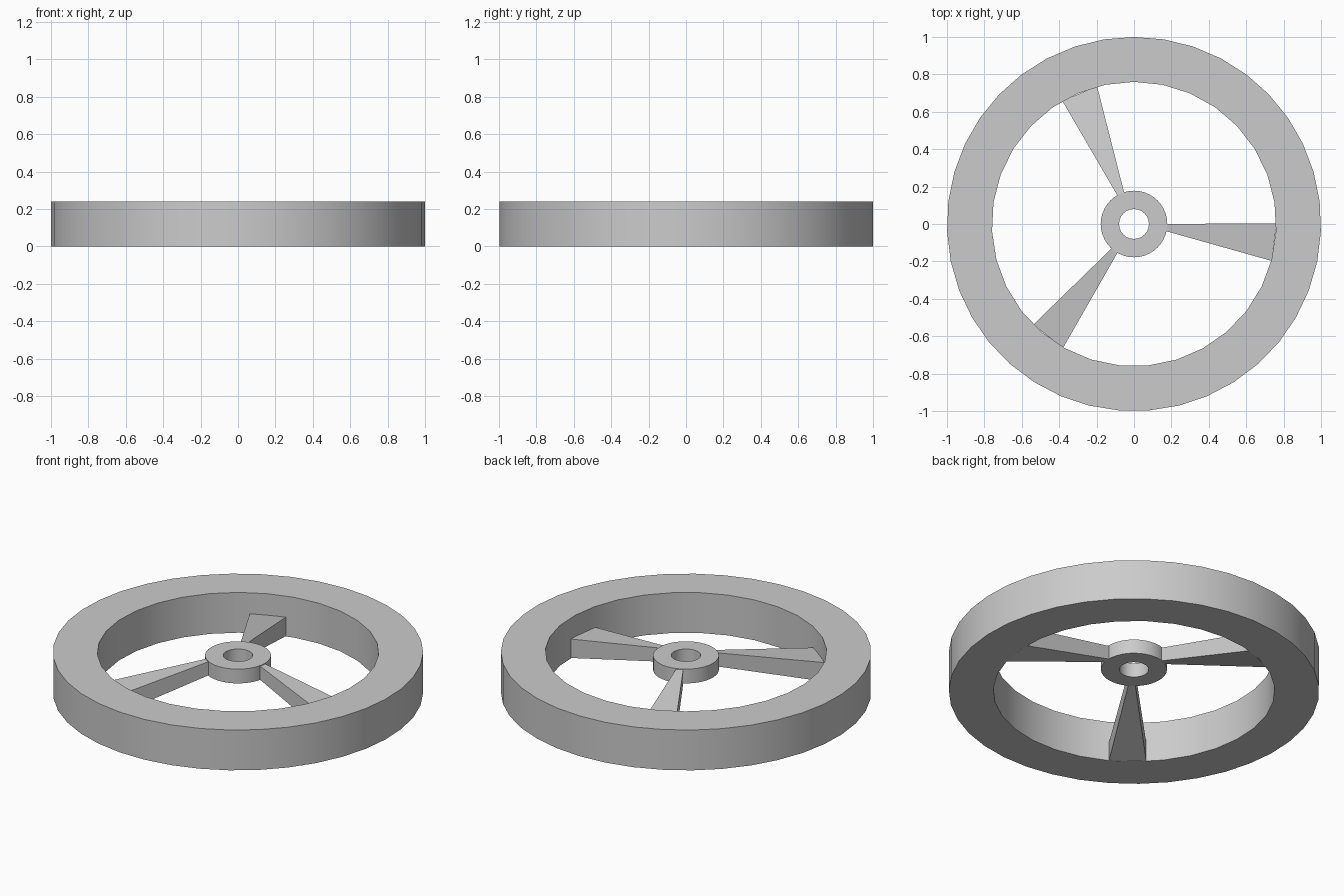
import bpy
import bmesh
from math import cos, sin, radians, pi

old = bpy.data.objects.get("Cube")
if old:
    bpy.data.objects.remove(old, do_unlink=True)

grey = bpy.data.materials.new("plain_grey")
grey.use_nodes = True
grey.diffuse_color = (0.6, 0.6, 0.6, 1)
grey.node_tree.nodes["Principled BSDF"].inputs["Base Color"].default_value = (0.6, 0.6, 0.6, 1)


def finish(name, bm, smooth):
    """Turn a bmesh into a named, coloured object."""
    bmesh.ops.recalc_face_normals(bm, faces=bm.faces)
    mesh = bpy.data.meshes.new(name)
    bm.to_mesh(mesh)
    bm.free()
    mesh.materials.append(grey)
    obj = bpy.data.objects.new(name, mesh)
    bpy.context.collection.objects.link(obj)
    if smooth:
        bpy.ops.object.select_all(action='DESELECT')
        obj.select_set(True)
        bpy.context.view_layer.objects.active = obj
        bpy.ops.object.shade_smooth_by_angle(angle=radians(30))
    return obj


def circle(bm, radius, sides, z):
    """Closed loop of edges with its first corner towards the back."""
    verts = [bm.verts.new((radius * cos(pi / 2 + 2 * pi * i / sides),
                           radius * sin(pi / 2 + 2 * pi * i / sides), z))
             for i in range(sides)]
    return [bm.edges.new((verts[i - 1], verts[i])) for i in range(sides)]


def ring(name, outer, outer_sides, inner, inner_sides, z0, z1):
    """Flat washer extruded upwards."""
    bm = bmesh.new()
    edges = circle(bm, outer, outer_sides, z0) + circle(bm, inner, inner_sides, z0)
    bmesh.ops.triangle_fill(bm, use_beauty=True, edges=edges)
    up = bmesh.ops.extrude_face_region(bm, geom=bm.faces[:], use_keep_orig=True)
    top = [g for g in up["geom"] if isinstance(g, bmesh.types.BMVert)]
    bmesh.ops.translate(bm, verts=top, vec=(0, 0, z1 - z0))
    # Merge the flat triangles of the top and bottom
    bmesh.ops.dissolve_limit(bm, angle_limit=radians(1),
                             verts=bm.verts[:], edges=bm.edges[:])
    return finish(name, bm, True)


def spoke(name, turn):
    """Wedge that widens and drops from the hub to the rim."""
    bm = bmesh.new()
    sections = []
    # radius, wide-side angle, bottom height, top height
    for r, spread, low, high in ((0.172, -12.5, 0.136, 0.217),
                                 (0.762, -15, 0.001, 0.114)):
        a, b = radians(turn + 0.2), radians(turn + spread)
        sections.append([bm.verts.new((r * cos(t), r * sin(t), z))
                         for t, z in ((a, low), (b, low), (b, high), (a, high))])
    near, far = sections
    for i in range(4):
        bm.faces.new((near[i - 1], near[i], far[i], far[i - 1]))
    bm.faces.new(near)
    bm.faces.new(far)
    return finish(name, bm, False)


# Outer rim and raised hub with its axle hole
ring("rim", 1.0, 39, 0.76, 31, 0.0, 0.24)
ring("hub", 0.178, 40, 0.08, 24, 0.135, 0.22)

# Three sloping spokes
for number in range(3):
    spoke(f"spoke_{number + 1}", 120 * number)
